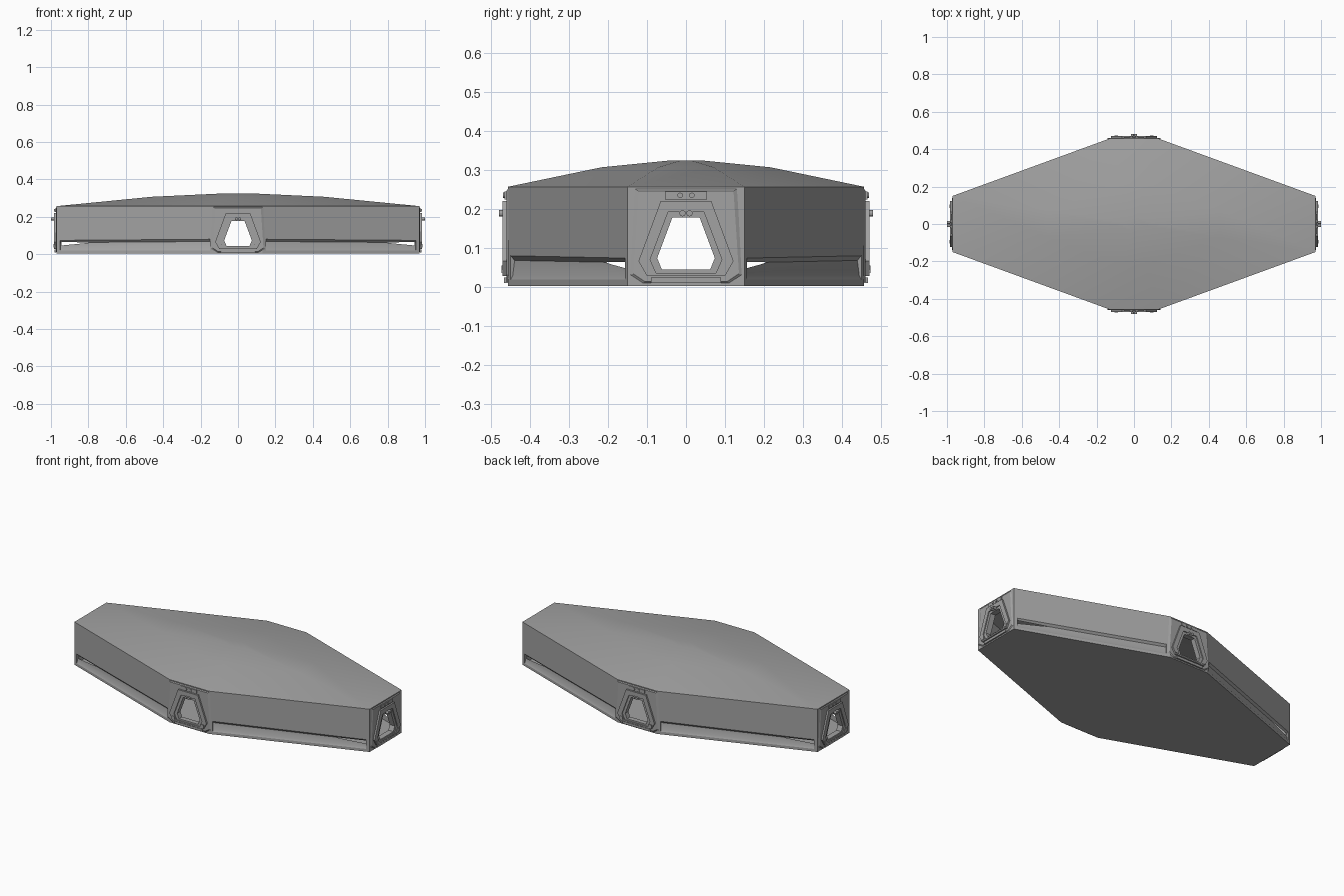
import bpy, bmesh, math
from mathutils import Matrix, Vector

cube = bpy.data.objects.get("Cube")
if cube:
    bpy.data.objects.remove(cube, do_unlink=True)


def material(name, value):
    m = bpy.data.materials.new(name)
    m.use_nodes = True
    col = (value, value, value, 1)
    m.diffuse_color = col
    m.node_tree.nodes["Principled BSDF"].inputs["Base Color"].default_value = col
    return m


grey = material("hull grey", 0.36)


def loft(name, rings):
    """Closed solid through rings of equal point count."""
    bm = bmesh.new()
    loops = [[bm.verts.new(p) for p in ring] for ring in rings]
    n = len(loops[0])
    for a, b in zip(loops, loops[1:]):
        for i in range(n):
            j = (i + 1) % n
            bm.faces.new((a[i], a[j], b[j], b[i]))
    bm.faces.new(loops[0][::-1])
    bm.faces.new(loops[-1])
    bmesh.ops.recalc_face_normals(bm, faces=bm.faces)
    mesh = bpy.data.meshes.new(name)
    bm.to_mesh(mesh)
    bm.free()
    mesh.materials.append(grey)
    obj = bpy.data.objects.new(name, mesh)
    bpy.context.collection.objects.link(obj)
    return obj


def cut(obj, cutter):
    """Subtract the cutter, then discard it."""
    mod = obj.modifiers.new("cut", "BOOLEAN")
    mod.operation, mod.solver, mod.object = "DIFFERENCE", "EXACT", cutter
    deps = bpy.context.evaluated_depsgraph_get()
    mesh = bpy.data.meshes.new_from_object(obj.evaluated_get(deps))
    obj.modifiers.clear()
    obj.data = mesh
    bpy.data.objects.remove(cutter, do_unlink=True)


def octagon(dx, dy, z, scale=1):
    pts = [(dx, -0.15), (dx, 0.15), (0.13, dy), (-0.13, dy),
           (-dx, 0.15), (-dx, -0.15), (-0.13, -dy), (0.13, -dy)]
    return [(x * scale, y * scale, z) for x, y in pts]


# Hollow building shell with a faceted low roof
END, SIDE = 0.97, 0.457
hull = loft("hull", [octagon(END, SIDE, 0.003), octagon(END, SIDE, 0.257),
                     octagon(END, SIDE, 0.307, 0.475), octagon(END, SIDE, 0.325, 0.08)])
cut(hull, loft("room", [octagon(0.945, 0.435, 0.025), octagon(0.945, 0.435, 0.24),
                        octagon(0.945, 0.435, 0.29, 0.475), octagon(0.945, 0.435, 0.308, 0.08)]))

# Undercut strip along each long wall, sloping out to a bottom ledge
for sx in (1, -1):
    for sy in (1, -1):
        a, b = Vector((sx * END, sy * 0.15, 0)), Vector((sx * 0.13, sy * SIDE, 0))
        along = (b - a).normalized()
        out = Vector((-along.y, along.x, 0))
        if out.dot(a + b) < 0:
            out = -out
        rings = []
        for base, lift in ((a + along * 0.02, 0), (b - along * 0.02, 0.006)):
            prof = [(0.01, 0.085 + lift), (-0.011, 0.062 + lift), (-0.006, 0.03), (0.01, 0.0)]
            rings.append([base + out * d + Vector((0, 0, z)) for d, z in prof])
        cut(hull, loft("strip_cutter", rings))

OUTER = [(0.065, 0.22), (0.122, 0.066), (0.1, 0.028)]
MIDDLE = [(0.046, 0.192), (0.092, 0.07), (0.077, 0.036)]
OPENING = [(0.035, 0.178), (0.074, 0.074), (0.062, 0.045)]
PANEL_BACK = [(0.135, 0.254), (0.146, 0.03), (0.112, 0.008)]
PANEL_FRONT = [(0.122, 0.246), (0.136, 0.034), (0.106, 0.014)]


def mirrored(half):
    return half + [(-u, z) for u, z in reversed(half)]


def slab(name, half, d0, d1, place, front=None):
    """Symmetric outline pushed from depth d0 to d1."""
    return loft(name, [[place @ Vector((u, -d, z)) for u, z in mirrored(h)]
                       for h, d in ((half, d0), (front or half, d1))])


def box(name, u0, u1, z0, z1, d0, d1, place):
    pts = [(u0, z0), (u1, z0), (u1, z1), (u0, z1)]
    return loft(name, [[place @ Vector((u, -d, z)) for u, z in pts] for d in (d0, d1)])


def disc(name, u, z, r, d0, d1, place):
    pts = [(u + r * math.cos(t * math.pi / 6), z + r * math.sin(t * math.pi / 6)) for t in range(12)]
    return loft(name, [[place @ Vector((x, -d, y)) for x, y in pts] for d in (d0, d1)])


# One doorway assembly on each of the four short walls
for side, turn, dist in (("front", 0, SIDE), ("left", 1, END), ("back", 2, SIDE), ("right", 3, END)):
    place = Matrix.Rotation(turn * math.pi / 2, 4, "Z") @ Matrix.Translation((0, -dist, 0))
    cut(hull, slab("opening_cutter", OPENING, -0.06, 0.03, place))

    panel = slab(side + "_door_panel", PANEL_BACK, -0.002, 0.004, place, PANEL_FRONT)
    cut(panel, slab("opening_cutter", OPENING, -0.06, 0.03, place))
    surround = slab(side + "_door_surround", OUTER, 0.002, 0.014, place)
    cut(surround, slab("opening_cutter", MIDDLE, -0.06, 0.03, place))
    jamb = slab(side + "_door_jamb", MIDDLE, 0.002, 0.008, place)
    cut(jamb, slab("opening_cutter", OPENING, -0.06, 0.03, place))

    box(side + "_door_sill", -0.09, 0.09, 0.01, 0.024, 0.002, 0.01, place)
    box(side + "_lamp_housing", -0.054, 0.054, 0.225, 0.245, 0.002, 0.009, place)
    for s, word in ((1, "left"), (-1, "right")):
        disc(f"{side}_{word}_lamp", s * 0.015, 0.235, 0.007, 0.008, 0.013, place)
        disc(f"{side}_{word}_signal", s * 0.009, 0.189, 0.008, 0.006, 0.023 if turn % 2 == 0 else 0.03, place)
        box(f"{side}_{word}_hinge", s * 0.085, s * 0.105, 0.036, 0.055, 0.012, 0.017, place)

# Smooth shading that keeps the hard edges
bpy.ops.object.select_all(action="DESELECT")
for obj in bpy.context.collection.objects:
    if obj.type == "MESH":
        obj.select_set(True)
        bpy.context.view_layer.objects.active = obj
bpy.ops.object.shade_smooth_by_angle(angle=math.radians(20))
